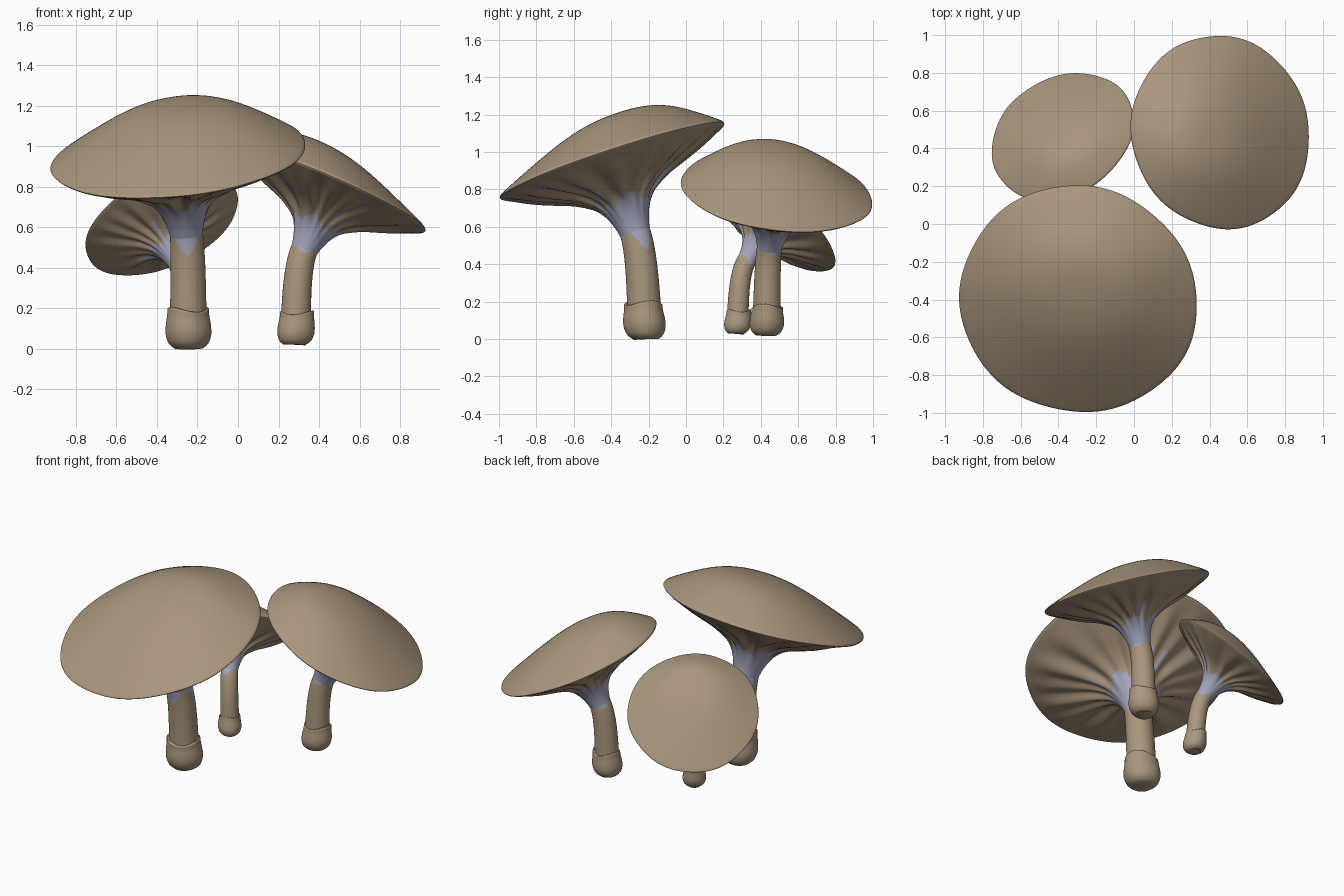
import bpy, bmesh, math
from mathutils import Vector
from math import sin, cos, pi

if "Cube" in bpy.data.objects:
    bpy.data.objects.remove(bpy.data.objects["Cube"])


def material(name, rgb):
    m = bpy.data.materials.new(name)
    m.diffuse_color = (*rgb, 1)
    m.use_nodes = True
    m.node_tree.nodes["Principled BSDF"].inputs["Base Color"].default_value = m.diffuse_color
    return m


TAN = material("tan brown", (0.40, 0.305, 0.205))
BLUE = material("pale lavender", (0.38, 0.39, 0.52))


def refine(pts, n=3):
    """Catmull-Rom refinement of a profile."""
    out = []
    for i in range(len(pts) - 1):
        a, b, c, d = [Vector(pts[min(max(k, 0), len(pts) - 1)]) for k in (i - 1, i, i + 1, i + 2)]
        for j in range(n):
            t = j / n
            out.append(0.5 * (2 * b + (c - a) * t + (2 * a - 5 * b + 4 * c - d) * t ** 2
                              + (3 * b - a - 3 * c + d) * t ** 3))
    out.append(Vector(pts[-1]))
    return out


def loft(name, rings, start, end, blue_rule=None):
    """Skin closed rings, cap both ends with a fan, colour by rule(ring, angle)."""
    bm = bmesh.new()
    vs = [[bm.verts.new(p) for p in r] for r in rings]
    n = len(rings[0])
    for i in range(len(vs) - 1):
        for k in range(n):
            f = bm.faces.new((vs[i][k], vs[i][(k + 1) % n], vs[i + 1][(k + 1) % n], vs[i + 1][k]))
            if blue_rule and blue_rule(i, 2 * pi * (k + 0.5) / n):
                f.material_index = 1
    for ring, p in ((vs[0], start), (vs[-1], end)):
        c = bm.verts.new(p)
        for k in range(n):
            bm.faces.new((ring[k], ring[(k + 1) % n], c))
    bmesh.ops.recalc_face_normals(bm, faces=bm.faces)
    me = bpy.data.meshes.new(name)
    bm.to_mesh(me)
    bm.free()
    me.materials.append(TAN)
    me.materials.append(BLUE)
    ob = bpy.data.objects.new(name, me)
    bpy.context.collection.objects.link(ob)
    bpy.ops.object.select_all(action='DESELECT')
    ob.select_set(True)
    bpy.context.view_layer.objects.active = ob
    bpy.ops.object.shade_smooth_by_angle(angle=math.radians(50))
    return ob


# cap dome, then underside running down into the trumpet (radius, height)
TOP = 0.352
DOME = [(0.05, TOP), (0.2, 0.343), (0.36, 0.312), (0.52, 0.256), (0.68, 0.18), (0.84, 0.095),
        (0.95, 0.033), (0.99, 0.008), (1.0, -0.008)]
UNDER = [(1.0, -0.008), (0.985, -0.022), (0.93, -0.045), (0.8, -0.1), (0.6, -0.175), (0.42, -0.245),
         (0.28, -0.335), (0.2, -0.44), (0.15, -0.56), (0.127, -0.66)]
# cup at the foot of the stem
CUP = [(0.11, 0.0), (0.155, 0.04), (0.178, 0.11), (0.176, 0.18), (0.165, 0.25), (0.162, 0.30)]


def mushroom(label, centre, normal, R, base, shift, phase, blue_from, blue_wave):
    c, b = Vector(centre), Vector(base)
    n = Vector(normal).normalized()
    up = (Vector((0, 0, 1)) - n * n.z).normalized()   # uphill direction in the cap plane
    side = n.cross(up)

    # cap
    N = 120
    dome, under = refine(DOME), refine(UNDER)[1:]
    prof = dome + under
    rings = []
    for i, (r, h) in enumerate(prof):
        ring = []
        for k in range(N):
            a = 2 * pi * k / N
            wob = 1 + r * (0.007 * sin(3 * a + phase) + 0.005 * sin(7 * a + 2 * phase))
            hh = h
            if i >= len(dome):                        # gill folds
                w = max(0, min(1, (1 - r) / 0.3)) * max(0, min(1, (r - 0.14) / 0.2))
                hh += w * (0.018 * cos(17 * a + 1.5 * sin(3 * a + phase)) + 0.012 * cos(9 * a + phase))
            s = shift * max(0, h) / TOP
            ring.append(c + R * ((up * cos(a) + side * sin(a)) * r * wob + up * s + n * hh))
        rings.append(ring)

    def cap_blue(i, a):
        if i < len(dome):
            return False
        r = prof[i].x
        return r < 0.265 + 0.03 * sin(5 * a + phase) or (r < 0.48 and sin(17 * a + phase) > 0.8
                                                         and sin(3 * a + phase) > 0.45)
    loft(label + "_cap", rings, c + R * (n * TOP + up * shift), c - n * R * 0.66, cap_blue)

    # curved stem
    end = c - n * R * 0.63
    L = (end - b).length
    p1 = b + (Vector((0, 0, 1)) * 0.35 + (end - b).normalized() * 0.65) * L * 0.33
    p2 = end - n * L * 0.25
    rings, M, S = [], 48, 40
    for i in range(S + 1):
        t = i / S
        u = 1 - t
        p = b * u ** 3 + p1 * 3 * u * u * t + p2 * 3 * u * t * t + end * t ** 3
        d = ((p1 - b) * u * u + (p2 - p1) * 2 * u * t + (end - p2) * t * t).normalized()
        x = (Vector((1, 0, 0)) - d * d.x).normalized()
        y = d.cross(x)
        r = R * (0.148 - 0.019 * t)
        if t < 0.1:
            r *= 0.7
        rings.append([p + (x * cos(2 * pi * k / M) + y * sin(2 * pi * k / M)) * r for k in range(M)])
    loft(label + "_stem", rings, b + Vector((0, 0, 0.01)), end,
         lambda i, a: i / S > blue_from - blue_wave * sin(3 * a))

    # cup around the foot, ending in an uneven ledge
    d = (p1 - b).normalized()
    prof = refine(CUP) + [Vector((0.156, 0.306)), Vector((0.135, 0.304))]
    rings = []
    for r, h in prof:
        ring = []
        for k in range(M):
            a = 2 * pi * k / M
            rr = r * (1 + 0.02 * sin(3 * a + phase))
            hh = h + 0.02 * sin(2 * a + phase) * (h / 0.31) ** 2
            ring.append(b + R * (Vector((cos(a), sin(a), 0)) * rr + d * hh))
        rings.append(ring)
    loft(label + "_cup", rings, b, b + d * R * 0.3)


mushroom("large_mushroom", (-0.295, -0.40, 0.955), (-0.104, -0.333, 1), 0.632,
         (-0.245, -0.215, 0.0), 0.19, 0.6, 0.87, 0.10)
mushroom("medium_mushroom", (0.46, 0.485, 0.79), (0.44, 0.13, 1), 0.515,
         (0.28, 0.43, 0.02), 0.29, 2.1, 0.95, 0.04)
mushroom("small_mushroom", (-0.38, 0.465, 0.62), (-0.34, 0.54, 0.77), 0.40,
         (-0.25, 0.27, 0.03), 0.28, 4.0, 0.93, 0.05)
